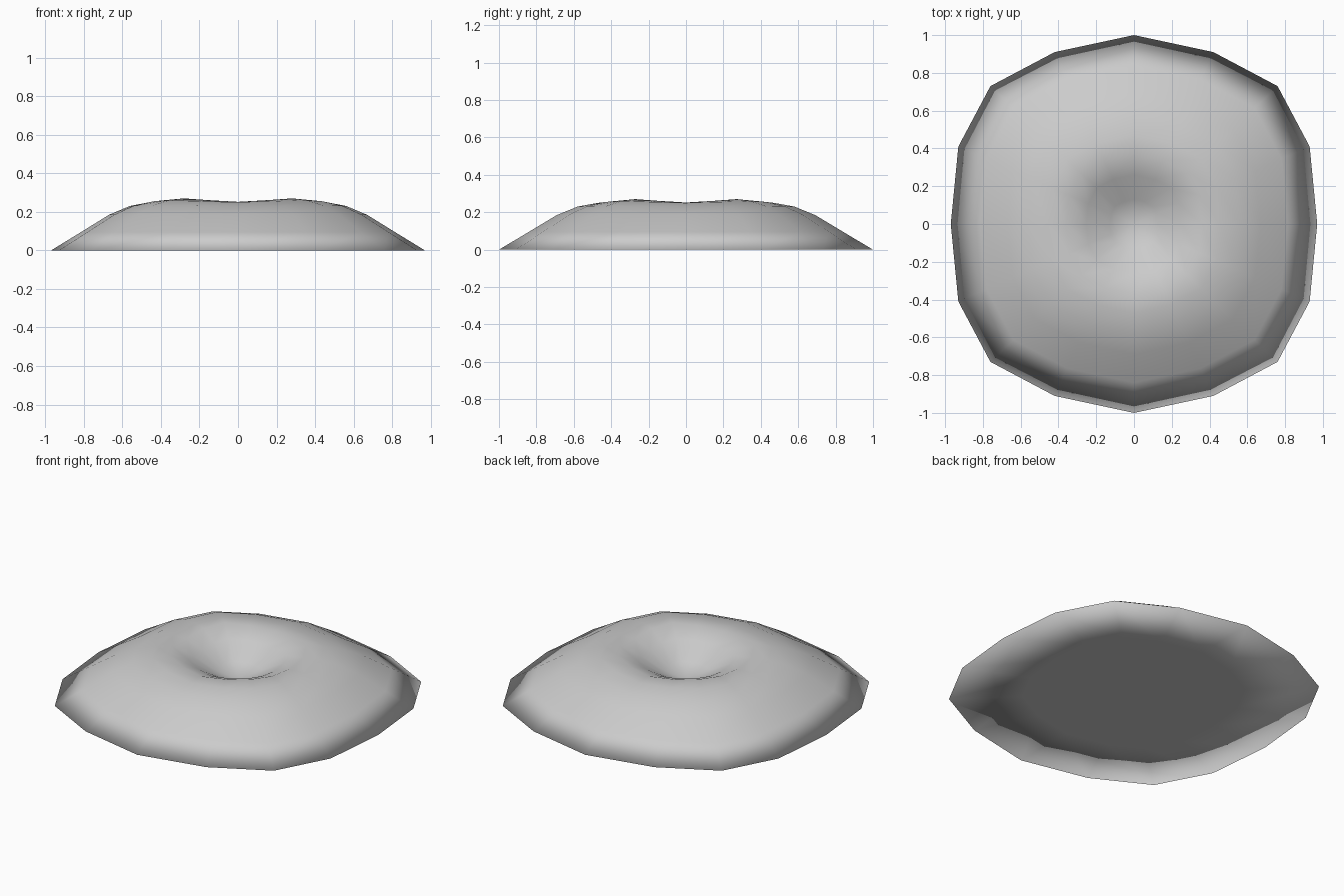
import bpy, bmesh, math

if "Cube" in bpy.data.objects:
    bpy.data.objects.remove(bpy.data.objects["Cube"])

# Outline: one quadrant of the 16-sided rounded-square footprint, mirrored round
quad = [(0.97, 0.0), (0.93, 0.41), (0.76, 0.73), (0.42, 0.91), (0.0, 1.0)]
half = quad + [(-x, y) for x, y in reversed(quad[:-1])]
outline = [p for p in half] + [(x, -y) for x, y in reversed(half[1:-1])]

# Profile: (scale of outline, height, extra height on the diagonals)
top = [(1.0, 0.0, 0.0), (0.84, 0.095, 0.0), (0.69, 0.185, 0.0),
       (0.58, 0.23, 0.004), (0.47, 0.25, 0.01), (0.37, 0.252, 0.018),
       (0.26, 0.21, 0.012), (0.13, 0.14, 0.0)]
dip_z = 0.09
base_scale = 0.6

bm = bmesh.new()


def ring(s, z, extra=0.0):
    verts = []
    for i, (x, y) in enumerate(outline):
        lift = extra * math.sin(2 * math.pi * i / 8) ** 2
        verts.append(bm.verts.new((x * s, y * s, z + lift)))
    return verts


def bridge(a, b):
    n = len(a)
    for i in range(n):
        j = (i + 1) % n
        bm.faces.new((a[i], a[j], b[j], b[i]))


def cap(a, z):
    c = bm.verts.new((0, 0, z))
    for i in range(len(a)):
        bm.faces.new((a[i], a[(i + 1) % len(a)], c))


# Domed top with central dip
for r in top:
    r
rings = []
for s, z, e in top:
    # one full bump per quadrant (4 points), peaking on the diagonal
    verts = [bm.verts.new((x * s, y * s, z + e * math.sin(math.pi * i / 4) ** 2))
             for i, (x, y) in enumerate(outline)]
    rings.append(verts)
for a, b in zip(rings, rings[1:]):
    bridge(a, b)
cap(rings[-1], dip_z)

# Flat underside
under = ring(base_scale, 0.0)
bridge(rings[0], under)
cap(under, 0.0)

bmesh.ops.recalc_face_normals(bm, faces=bm.faces)
mesh = bpy.data.meshes.new("cushion")
bm.to_mesh(mesh)
bm.free()
for p in mesh.polygons:
    p.use_smooth = True
cushion = bpy.data.objects.new("cushion", mesh)
bpy.context.collection.objects.link(cushion)
